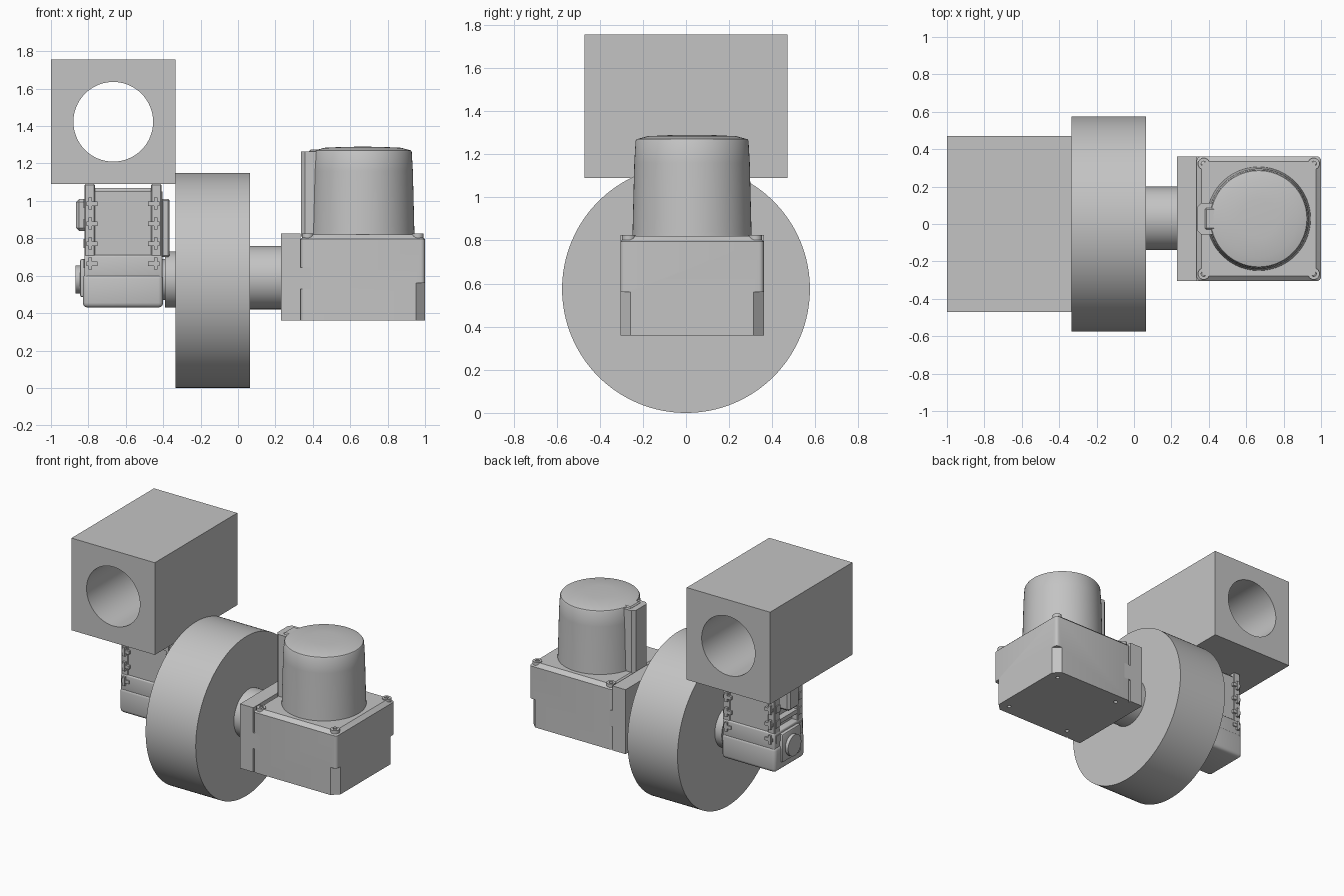
import bpy
import bmesh
import math
from mathutils import Matrix, Vector

if "Cube" in bpy.data.objects:
    bpy.data.objects.remove(bpy.data.objects["Cube"], do_unlink=True)

grey = bpy.data.materials.new("plain grey")
grey.use_nodes = True
grey.diffuse_color = (0.55, 0.55, 0.55, 1)
grey.node_tree.nodes["Principled BSDF"].inputs["Base Color"].default_value = (0.55, 0.55, 0.55, 1)

parts = []


def finish(bm, name):
    bmesh.ops.recalc_face_normals(bm, faces=bm.faces)
    mesh = bpy.data.meshes.new(name)
    bm.to_mesh(mesh)
    bm.free()
    mesh.materials.append(grey)
    obj = bpy.data.objects.new(name, mesh)
    bpy.context.collection.objects.link(obj)
    parts.append(obj)
    return obj


def box(name, x, y, z, bevel=0, segments=3, upright=False):
    """Box from (low, high) ranges; upright bevels only the vertical edges."""
    bm = bmesh.new()
    bmesh.ops.create_cube(bm, size=1)
    for v in bm.verts:
        v.co = Vector([r[0] + (c + 0.5) * (r[1] - r[0]) for r, c in zip((x, y, z), v.co)])
    if bevel:
        edges = [e for e in bm.edges
                 if not upright or abs(e.verts[0].co.z - e.verts[1].co.z) > 1e-4]
        bmesh.ops.bevel(bm, geom=edges, offset=bevel, segments=segments,
                        profile=0.5, affect='EDGES')
    return finish(bm, name)


def cylinder(name, axis, start, end, centre, radius, sides=64):
    """Cylinder along an axis; centre gives the two other coordinates in order."""
    bm = bmesh.new()
    bmesh.ops.create_cone(bm, cap_ends=True, segments=sides, radius1=radius,
                          radius2=radius, depth=end - start)
    turn = {"x": Matrix.Rotation(math.pi / 2, 4, 'Y'),
            "y": Matrix.Rotation(math.pi / 2, 4, 'X'), "z": Matrix()}[axis]
    position = list(centre)
    position.insert("xyz".index(axis), (start + end) / 2)
    bm.transform(Matrix.Translation(position) @ turn)
    return finish(bm, name)


def lathe(name, centre, profile, sides=96):
    """Revolve (radius, height) points around a vertical axis."""
    bm = bmesh.new()
    verts = [bm.verts.new((r, 0, z)) for r, z in profile]
    edges = [bm.edges.new(pair) for pair in zip(verts, verts[1:])]
    bmesh.ops.spin(bm, geom=verts + edges, cent=(0, 0, 0), axis=(0, 0, 1),
                   angle=math.tau, steps=sides)
    bmesh.ops.remove_doubles(bm, verts=bm.verts, dist=1e-5)
    bm.transform(Matrix.Translation((*centre, 0)))
    return finish(bm, name)


def cut(obj, cutter):
    """Subtract the cutter from the object and throw the cutter away."""
    cutter.hide_render = True
    mod = obj.modifiers.new("cut", 'BOOLEAN')
    mod.operation = 'DIFFERENCE'
    mod.solver = 'EXACT'
    mod.object = cutter
    bpy.context.view_layer.objects.active = obj
    bpy.ops.object.modifier_apply(modifier=mod.name)
    parts.remove(cutter)
    bpy.data.objects.remove(cutter, do_unlink=True)


# Bored block on top
block = box("bored_block", (-1, -0.335), (-0.47, 0.47), (1.09, 1.755))
cut(block, cylinder("bore", "y", -0.6, 0.6, (-0.667, 1.423), 0.213, 96))

# Wheel and its shaft
cylinder("wheel", "x", -0.335, 0.065, (0, 0.575), 0.575, 128)
cylinder("wheel_shaft", "x", 0.06, 0.235, (0.03, 0.59), 0.17)

# Sensor mounting plate and the bridge that joins it to the housing
SX, SY = 0.667, 0.028
box("sensor_mount", (0.23, 0.335), (-0.305, 0.361), (0.36, 0.825))
box("mount_bridge", (0.33, 0.39), (-0.305, 0.361), (0.53, 0.645))

# Sensor housing with lower corner chamfers and screw holes underneath
housing = box("sensor_housing", (0.335, 1), (-0.305, 0.361), (0.36, 0.795), 0.022, 4, True)
for side in (-1, 1):
    corner = box("corner_cut", (-0.034, 0.034), (-0.1, 0.1), (0.3, 0.56))
    corner.matrix_world = (Matrix.Translation((1, SY + side * 0.333, 0))
                           @ Matrix.Rotation(side * math.pi / 4, 4, 'Z'))
    bpy.context.view_layer.update()
    cut(housing, corner)
for sx in (-1, 1):
    for sy in (-1, 1):
        spot = (SX + sx * 0.26, SY + sy * 0.26)
        cut(housing, cylinder("screw_hole", "z", 0.3, 0.39, spot, 0.014, 16))

# Sloped housing lid
bm = bmesh.new()
bmesh.ops.create_cone(bm, cap_ends=True, segments=4, radius1=0.333 * math.sqrt(2),
                      radius2=0.306 * math.sqrt(2), depth=0.025)
bm.transform(Matrix.Translation((SX, SY, 0.8075)) @ Matrix.Rotation(math.pi / 4, 4, 'Z'))
edges = [e for e in bm.edges if abs(e.verts[0].co.z - e.verts[1].co.z) > 0.01]
bmesh.ops.bevel(bm, geom=edges, offset=0.022, segments=4, profile=0.5, affect='EDGES')
finish(bm, "housing_lid")

# Screw bosses on the lid corners
for sx in (-1, 1):
    for sy in (-1, 1):
        spot = (SX + sx * 0.294, SY + sy * 0.294)
        boss = cylinder("lid_screw_boss", "z", 0.79, 0.826, spot, 0.031, 32)
        cut(boss, cylinder("screw_socket", "z", 0.812, 0.85, spot, 0.014, 16))

# Sensor dome and its rear cable spine
lathe("sensor_dome", (SX, SY),
      [(0, 0.81), (0.278, 0.81), (0.276, 0.84), (0.268, 1.16), (0.262, 1.262),
       (0.257, 1.27), (0.205, 1.284), (0.1, 1.289), (0, 1.29)])
spine = box("cable_spine", (0.337, 0.45), (-0.055, 0.111), (0.81, 1.265), 0.022, 1, True)
box("spine_cap", (0.38, 0.47), (-0.03, 0.086), (1.2, 1.274), 0.008, 1)

# Servo: lower case, slimmer upper core and top cap
box("servo_lower_case", (-0.83, -0.40), (-0.17, 0.17), (0.43, 0.61), 0.025)
box("servo_middle_case", (-0.822, -0.405), (-0.165, 0.165), (0.58, 0.71), 0.01)
box("servo_core", (-0.775, -0.405), (-0.155, 0.155), (0.6, 1.05))
box("servo_cap", (-0.77, -0.42), (-0.14, 0.14), (1.04, 1.07), 0.01)

# Corner rails with clip tabs
for sx in (-1, 1):
    for sy in (-1, 1):
        def span(middle, sign, low, high):
            return tuple(sorted((middle + sign * low, middle + sign * high)))
        mid = -0.615
        box("corner_rail", span(mid, sx, 0.15, 0.205), span(0, sy, 0.1, 0.16), (0.6, 1.09), 0.005, 1)
        for i in range(4):
            z = 0.665 + i * 0.107
            box("clip_tab", span(mid, sx, 0.135, 0.195), span(0, sy, 0.14, 0.174), (z - 0.012, z + 0.012))
            box("clip_bar", span(mid, sx, 0.165, 0.185), span(0, sy, 0.14, 0.178), (z - 0.032, z + 0.032))
            box("side_clip", span(mid, sx, 0.18, 0.212), span(0, sy, 0.105, 0.15), (z - 0.025, z + 0.025))

# Servo outer side: shelf, connector and idler hub
box("side_shelf", (-0.82, -0.76), (-0.12, 0.12), (0.76, 0.79))
box("side_connector", (-0.865, -0.76), (-0.06, 0.06), (0.84, 1.01), 0.015, 1)
box("idler_panel", (-0.845, -0.81), (-0.105, 0.105), (0.485, 0.69), 0.012, 2)
idler = cylinder("idler_hub", "x", -0.868, -0.82, (0, 0.58), 0.075, 48)
cut(idler, cylinder("idler_recess", "x", -0.9, -0.853, (0, 0.58), 0.045, 32))
cylinder("idler_pin", "x", -0.865, -0.84, (0, 0.58), 0.022, 24)

# Servo inner side: cover plate and output horn
box("inner_cover", (-0.41, -0.365), (-0.1, 0.1), (0.7, 1.01), 0.008, 1)
cylinder("output_horn", "x", -0.39, -0.33, (0, 0.58), 0.15)
cylinder("output_collar", "x", -0.41, -0.38, (0, 0.58), 0.11, 48)

# Smooth shading with sharp edges kept
bpy.ops.object.select_all(action='DESELECT')
for obj in parts:
    obj.select_set(True)
bpy.context.view_layer.objects.active = parts[0]
bpy.ops.object.shade_smooth_by_angle(angle=math.radians(30))
